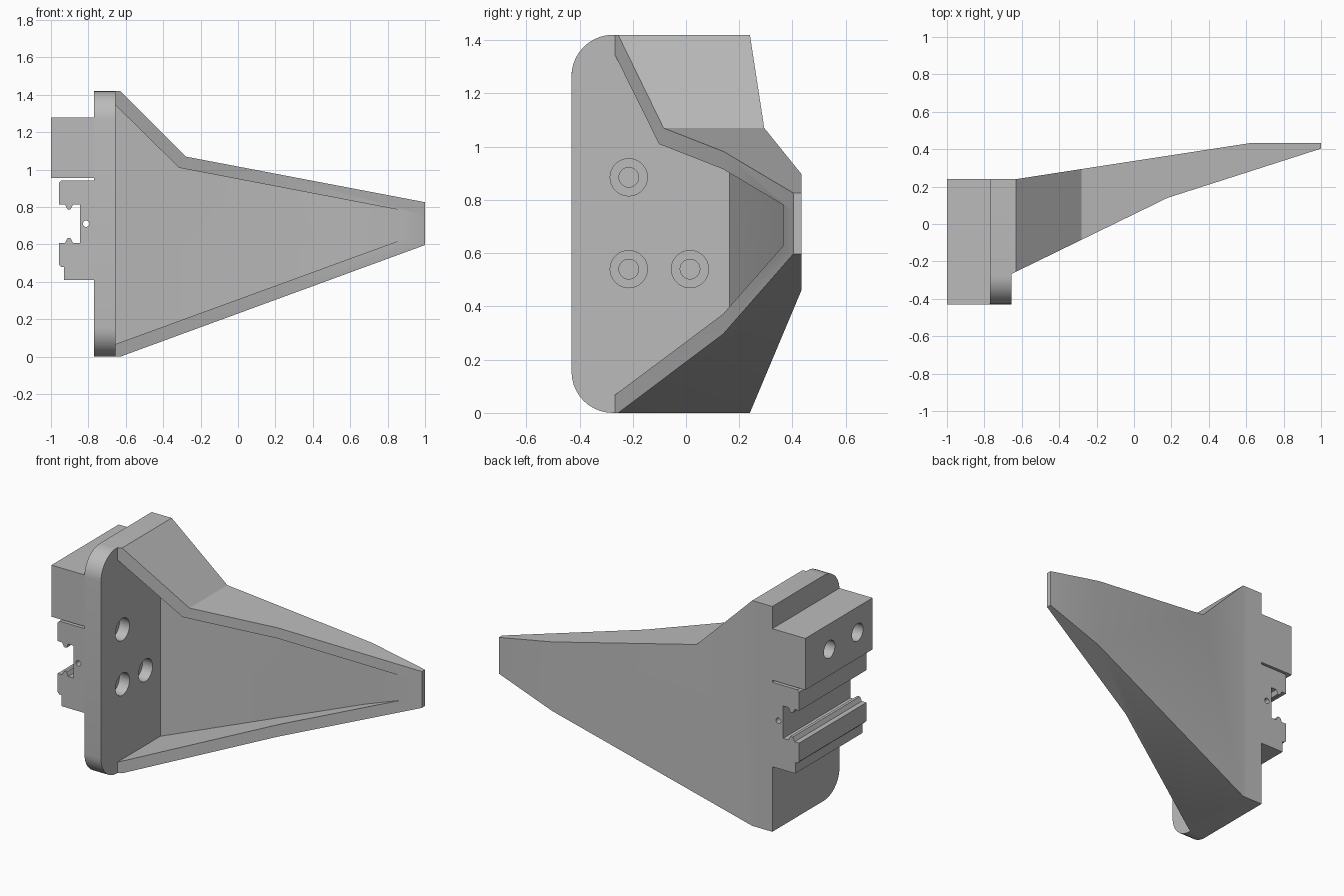
import bpy, bmesh, math
from mathutils import Vector

if "Cube" in bpy.data.objects:
    bpy.data.objects.remove(bpy.data.objects["Cube"], do_unlink=True)

grey = bpy.data.materials.new("plain grey")
grey.use_nodes = True
grey.diffuse_color = (0.5, 0.5, 0.5, 1)
grey.node_tree.nodes["Principled BSDF"].inputs["Base Color"].default_value = grey.diffuse_color


def prism(name, axis, outline, low, high):
    """Extrude a 2D outline along an axis; the outline uses the other two axes in order."""
    def point(a, b, depth):
        return {"x": Vector((depth, a, b)), "y": Vector((a, depth, b)), "z": Vector((a, b, depth))}[axis]
    bm = bmesh.new()
    face = bm.faces.new([bm.verts.new(point(a, b, low)) for a, b in outline])
    grown = bmesh.ops.extrude_face_region(bm, geom=[face])["geom"]
    bmesh.ops.translate(bm, vec=point(0, 0, high - low),
                        verts=[v for v in grown if isinstance(v, bmesh.types.BMVert)])
    bmesh.ops.recalc_face_normals(bm, faces=bm.faces)
    mesh = bpy.data.meshes.new(name)
    bm.to_mesh(mesh)
    bm.free()
    mesh.materials.append(grey)
    obj = bpy.data.objects.new(name, mesh)
    bpy.context.collection.objects.link(obj)
    return obj


def activate(obj):
    bpy.ops.object.select_all(action="DESELECT")
    obj.select_set(True)
    bpy.context.view_layer.objects.active = obj


def combine(obj, other, operation):
    """Apply a boolean and discard the helper."""
    activate(obj)
    mod = obj.modifiers.new("cut", "BOOLEAN")
    mod.operation, mod.object, mod.solver = operation, other, "EXACT"
    bpy.ops.object.modifier_apply(modifier=mod.name)
    bpy.data.objects.remove(other, do_unlink=True)


def arc(cx, cy, radius, start, end, steps):
    return [(cx + radius * math.cos(math.radians(start + (end - start) * i / steps)),
             cy + radius * math.sin(math.radians(start + (end - start) * i / steps)))
            for i in range(steps + 1)]


def drill(obj, axis, centre, radius, low, high):
    circle = arc(*centre, radius, 0, 360, 32)[:-1]
    combine(obj, prism("drill", axis, circle, low, high), "DIFFERENCE")


FRONT, BACK = -0.43, 0.24
PLATE_OUT, PLATE_IN = -0.77, -0.655
HEIGHT, ROUND = 1.42, 0.155

# Mounting plate with two rounded front corners and counterbored screw holes
outline = [(BACK, 0), (BACK, HEIGHT)]
outline += arc(FRONT + ROUND, HEIGHT - ROUND, ROUND, 90, 180, 10)
outline += arc(FRONT + ROUND, ROUND, ROUND, 180, 270, 10)
plate = prism("mounting_plate", "x", outline, PLATE_OUT, PLATE_IN)
for centre in [(-0.215, 0.885), (-0.215, 0.54), (0.015, 0.54)]:
    drill(plate, "x", centre, 0.07, PLATE_IN - 0.07, -0.5)
    drill(plate, "x", centre, 0.037, -0.9, -0.5)

# Tapering arm: side silhouette crossed with plan silhouette
arm = prism("tapered_arm", "y", [(PLATE_IN, 0), (-0.63, 0), (1, 0.597), (1, 0.826),
                                 (-0.28, 1.07), (-0.63, HEIGHT), (PLATE_IN, HEIGHT)], -1, 1)
plan = prism("arm_plan", "z", [(PLATE_IN, -0.267), (0.18, 0.14), (1, 0.403), (1, 0.434),
                               (0.63, 0.434), (-0.63, BACK), (PLATE_IN, BACK)], -1, 2)
combine(arm, plan, "INTERSECT")

# Open pocket in the front of the arm, leaving a rim and a back wall
pocket = prism("pocket", "y", [(-0.7, 0.051), (0.95, 0.653), (0.95, 0.768),
                               (-0.315, 1.01), (-0.7, 1.389)], -0.9, 0.9)
floor = prism("pocket_floor", "z", [(-0.8, -0.8), (1.1, -0.8), (1.1, 0.364),
                                    (0.63, 0.364), (-0.8, 0.14)], -0.5, 2)
combine(pocket, floor, "INTERSECT")
combine(arm, pocket, "DIFFERENCE")

# Upper block with two blind holes in its outer face
block = prism("upper_block", "y", [(-1, 0.955), (PLATE_OUT, 0.955),
                                   (PLATE_OUT, 1.28), (-1, 1.28)], FRONT, BACK)
for y in (0.0, -0.28):
    drill(block, "x", (y, 1.12), 0.055, -1.1, -0.8)

# Slotted rail: a web with two jaws, each carrying a small ridge
upper = [(-0.845, 0.813), (-0.883, 0.813), (-0.895, 0.787), (-0.912, 0.787),
         (-0.925, 0.813), (-0.957, 0.813), (-0.957, 0.93), (-0.945, 0.942), (PLATE_OUT, 0.942)]
middle = 0.711
lower = [(x, 2 * middle - z) for x, z in reversed(upper)]
rail = prism("slotted_rail", "y", upper + lower, FRONT, BACK)
drill(rail, "y", (-0.812, middle), 0.017, -0.6, 0.6)

# Ledge supporting the rail
ledge = prism("rail_ledge", "y", [(-0.93, 0.41), (PLATE_OUT, 0.41),
                                  (PLATE_OUT, 0.48), (-0.93, 0.48)], FRONT, BACK)

for part in (plate, arm, block, rail, ledge):
    activate(part)
    bpy.ops.object.shade_smooth_by_angle(angle=math.radians(25))
